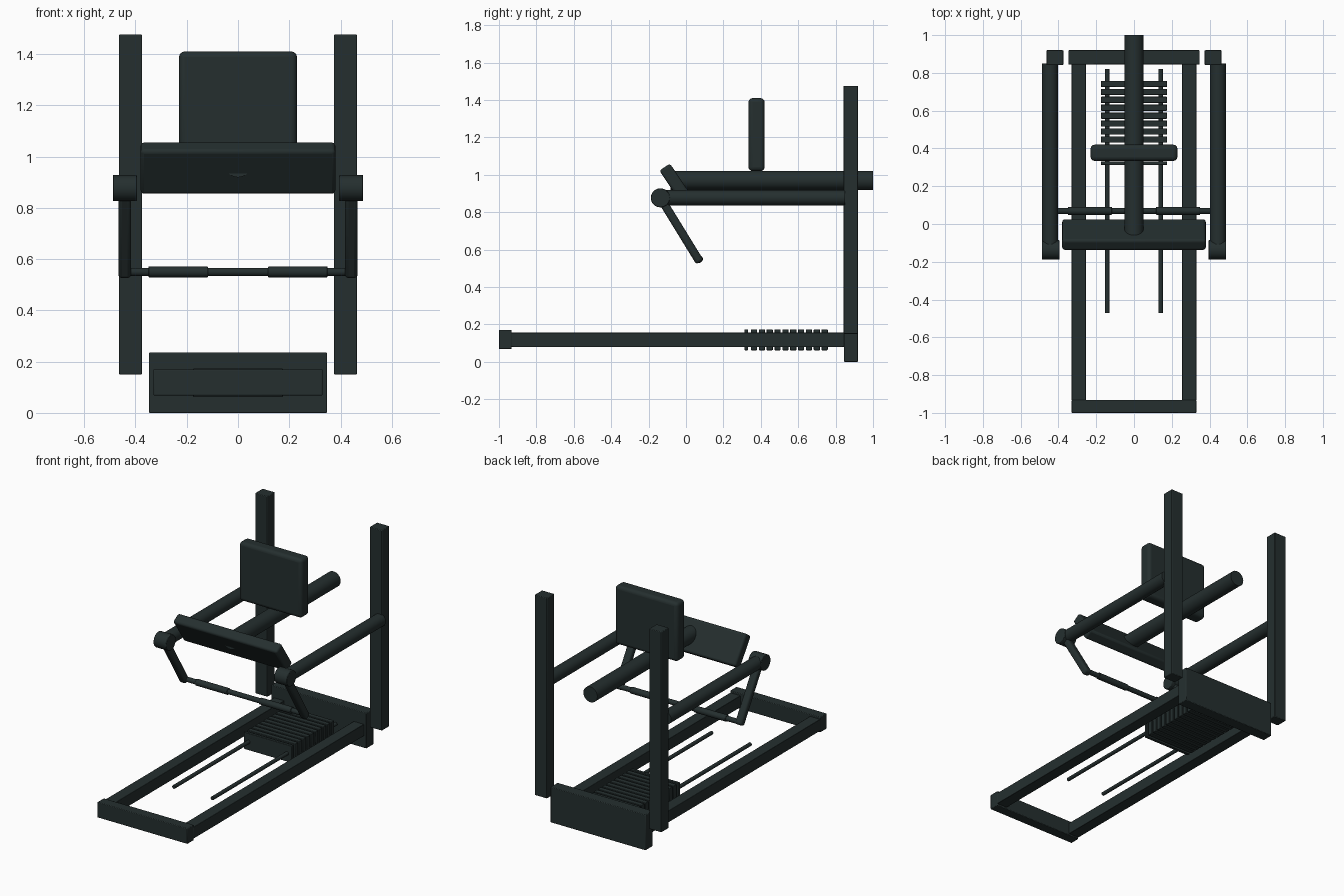
import bpy, math
from mathutils import Vector, Matrix

cube = bpy.data.objects.get("Cube")
if cube:
    bpy.data.objects.remove(cube, do_unlink=True)

# One dark paint for the whole machine
paint = bpy.data.materials.new("dark_green_grey")
paint.use_nodes = True
colour = (0.018, 0.028, 0.028, 1)
paint.diffuse_color = colour
paint.node_tree.nodes["Principled BSDF"].inputs["Base Color"].default_value = colour


def finish(name, bevel=0.0, segments=2):
    ob = bpy.context.object
    ob.name = name
    ob.data.materials.append(paint)
    if bevel:
        mod = ob.modifiers.new("Bevel", "BEVEL")
        mod.width = bevel
        mod.segments = segments
        mod.limit_method = "ANGLE"
    bpy.ops.object.shade_smooth_by_angle(angle=math.radians(35))
    return ob


def box(name, lo, hi, bevel=0.0, segments=2):
    """Axis-aligned box between two corners."""
    lo, hi = Vector(lo), Vector(hi)
    bpy.ops.mesh.primitive_cube_add(size=1, location=(lo + hi) / 2)
    bpy.context.object.data.transform(Matrix.Diagonal((*(hi - lo), 1)))
    return finish(name, bevel, segments)


def slanted_box(name, centre, size, angle, bevel, segments=3):
    """Box of given size, tipped about the x axis."""
    bpy.ops.mesh.primitive_cube_add(size=1, location=centre, rotation=(angle, 0, 0))
    bpy.context.object.data.transform(Matrix.Diagonal((*size, 1)))
    return finish(name, bevel, segments)


def tube(name, a, b, radius, bevel=0.0):
    """Cylinder from point a to point b."""
    a, b = Vector(a), Vector(b)
    turn = (b - a).to_track_quat("Z", "Y").to_euler()
    bpy.ops.mesh.primitive_cylinder_add(vertices=32, radius=radius, depth=(b - a).length,
                                        location=(a + b) / 2, rotation=turn)
    return finish(name, bevel)


# Base frame
box("back_plate", (-0.348, 0.845, 0), (0.348, 0.92, 0.235), 0.004)
box("front_crossbar", (-0.33, -1, 0.068), (0.33, -0.932, 0.17), 0.004)

# Weight stack: a thin end plate and ten full plates
box("weight_end_plate", (-0.175, 0.312, 0.062), (0.175, 0.332, 0.174), 0.003)
for i in range(10):
    y = 0.347 + i * 0.042
    box(f"weight_plate_{i + 1}", (-0.175, y, 0.062), (0.175, y + 0.033, 0.174), 0.003)

# Central beam and pads
tube("central_beam", (0, -0.083, 0.97), (0, 1, 0.97), 0.051)
box("back_pad", (-0.23, 0.334, 1.02), (0.23, 0.42, 1.41), 0.022, 4)
tilt = math.atan2(0.56, 0.83)
slanted_box("tilted_pad", (0, -0.056, 0.955), (0.76, 0.068, 0.208), tilt, 0.014)

# Parts on both sides
hub = Vector((0, -0.137, 0.877))
grip = Vector((0, 0.064, 0.55))
for side, s in (("left", 1), ("right", -1)):
    def span(name, x0, x1, y0, y1, z0, z1, bevel=0.004):
        box(f"{side}_{name}", (min(s * x0, s * x1), y0, z0),
            (max(s * x0, s * x1), y1, z1), bevel)

    span("upright", 0.374, 0.464, 0.842, 0.92, 0.15, 1.476)
    span("base_rail", 0.254, 0.33, -0.935, 0.85, 0.079, 0.156, 0.003)
    tube(f"{side}_guide_rod", (s * 0.141, -0.47, 0.118), (s * 0.141, 0.82, 0.118), 0.012)
    tube(f"{side}_arm", (s * 0.445, -0.13, 0.877), (s * 0.445, 0.85, 0.877), 0.042)
    tube(f"{side}_hub", (s * 0.395, hub.y, hub.z), (s * 0.488, hub.y, hub.z), 0.051, 0.003)

    # Swinging lever from the hub to the handle bar
    drop = grip - hub
    mid = (hub + grip) / 2 + Vector((s * 0.442, 0, 0))
    slanted_box(f"{side}_lever", mid, (0.05, 0.045, drop.length + 0.04),
                math.atan2(drop.y, -drop.z), 0.014)
    tube(f"{side}_grip", (s * 0.117, grip.y + 0.005, grip.z), (s * 0.35, grip.y + 0.005, grip.z),
         0.021, 0.003)

tube("handle_bar", (-0.44, grip.y + 0.005, grip.z), (0.44, grip.y + 0.005, grip.z), 0.016)
